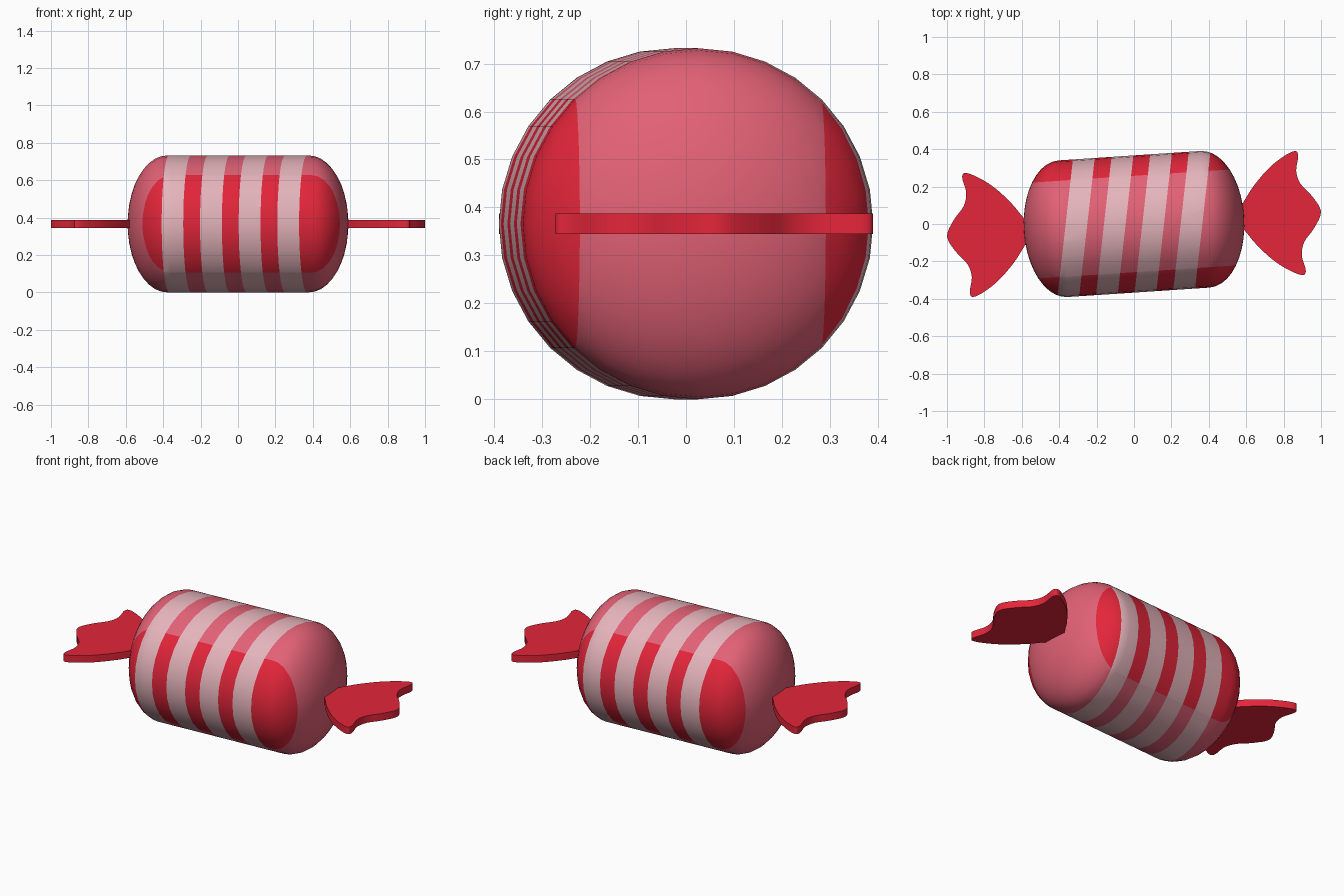
import bpy, bmesh, math
from mathutils import Matrix, Vector

if "Cube" in bpy.data.objects:
    bpy.data.objects.remove(bpy.data.objects["Cube"])

R, HALF, CAP = 0.366, 0.38, 0.21     # body radius, half straight length, dome depth
YAW = math.radians(3.8)              # whole sweet is turned slightly
SLANT = 0.18                         # stripe lean
STRIPES = [-0.3105, -0.1035, 0.1035, 0.3105]
STRIPE_HALF = 0.0585
SIDE = 0.257                         # beyond this |y| the wrapper is deep red


def material(name, rgb):
    m = bpy.data.materials.new(name)
    m.diffuse_color = (*rgb, 1)
    m.use_nodes = True
    m.node_tree.nodes["Principled BSDF"].inputs["Base Color"].default_value = m.diffuse_color
    return m


RED = material("deep red", (0.77, 0.019, 0.042))
PINK = material("rose pink", (0.76, 0.12, 0.18))
PALE = material("pale pink", (0.78, 0.46, 0.50))


def finish(bm, name, mats, turn=0.0, angle=40):
    bmesh.ops.recalc_face_normals(bm, faces=bm.faces[:])
    bm.transform(Matrix.Translation((0, 0, R)) @ Matrix.Rotation(YAW + turn, 4, 'Z'))
    me = bpy.data.meshes.new(name)
    bm.to_mesh(me)
    bm.free()
    ob = bpy.data.objects.new(name, me)
    bpy.context.collection.objects.link(ob)
    for m in mats:
        me.materials.append(m)
    bpy.ops.object.select_all(action='DESELECT')
    ob.select_set(True)
    bpy.context.view_layer.objects.active = ob
    bpy.ops.object.shade_smooth_by_angle(angle=math.radians(angle))
    return ob


# Body: half profile of a domed cylinder spun round the x axis
bm = bmesh.new()
steps = 10
dome = [(HALF + CAP * math.cos(a), R * math.sin(a))
        for a in (math.pi / 2 * i / steps for i in range(steps + 1))]
profile = [(-x, r) for x, r in dome] + dome[::-1]
verts = [bm.verts.new((x, 0, r)) for x, r in profile]
edges = [bm.edges.new(p) for p in zip(verts, verts[1:])]
bmesh.ops.spin(bm, geom=verts + edges, cent=(0, 0, 0), axis=(1, 0, 0),
               angle=2 * math.pi, steps=32)
bmesh.ops.remove_doubles(bm, verts=bm.verts[:], dist=1e-4)


# Cut the stripe edges and the side panel edges into the body
def cut(co, no):
    bmesh.ops.bisect_plane(bm, geom=bm.verts[:] + bm.edges[:] + bm.faces[:],
                           plane_co=co, plane_no=no, dist=1e-5)


for c in STRIPES:
    for s in (-1, 1):
        cut((c + s * STRIPE_HALF, 0, 0), Vector((1, -SLANT, 0)).normalized())
for s in (-1, 1):
    cut((0, s * SIDE, 0), (0, 1, 0))

for f in bm.faces:
    p = f.calc_center_median()
    if any(abs(p.x - SLANT * p.y - c) < STRIPE_HALF for c in STRIPES):
        f.material_index = 2
    elif abs(p.y) > SIDE:
        f.material_index = 0
    else:
        f.material_index = 1
finish(bm, "candy_body", [RED, PINK, PALE])

# Wrapper tails: smooth fan outline, extruded to a thin plate
half = [(0.57, 0.04), (0.60, 0.09), (0.66, 0.17), (0.745, 0.255), (0.83, 0.312),
        (0.885, 0.332), (0.90, 0.305), (0.884, 0.225), (0.903, 0.155), (0.96, 0.085)]
pts = [Vector(p) for p in half + [(1.002, 0)] + [(x, -y) for x, y in half[::-1]]]


def smooth_loop(p, n=4):
    out = []
    for i in range(len(p)):
        a, b, c, d = (p[(i + k) % len(p)] for k in (-1, 0, 1, 2))
        for j in range(n):
            t = j / n
            out.append(0.5 * (2 * b + (c - a) * t + (2 * a - 5 * b + 4 * c - d) * t * t
                              + (3 * b - a - 3 * c + d) * t ** 3))
    return out


for name, turn in (("right_wrapper_tail", 0), ("left_wrapper_tail", math.pi)):
    bm = bmesh.new()
    face = bm.faces.new([bm.verts.new((p.x, p.y, -0.021)) for p in smooth_loop(pts)])
    ext = bmesh.ops.extrude_face_region(bm, geom=[face], use_keep_orig=True)
    top = [v for v in ext["geom"] if isinstance(v, bmesh.types.BMVert)]
    bmesh.ops.translate(bm, verts=top, vec=(0, 0, 0.042))
    finish(bm, name, [RED], turn)
